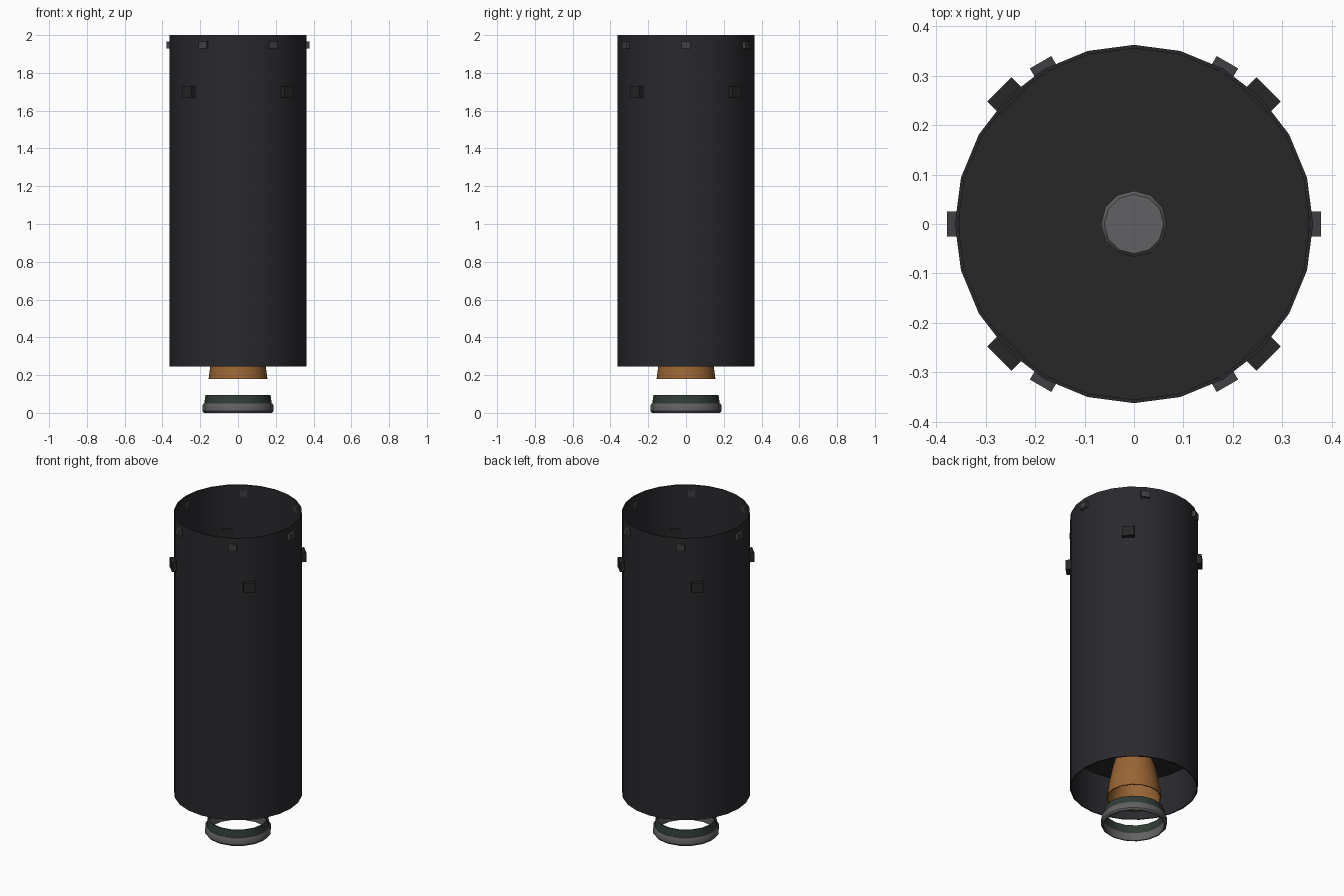
import bpy, bmesh
from math import radians, cos, sin, pi

if "Cube" in bpy.data.objects:
    bpy.data.objects.remove(bpy.data.objects["Cube"])


def material(name, r, g, b):
    m = bpy.data.materials.new(name)
    m.diffuse_color = (r, g, b, 1)
    m.use_nodes = True
    m.node_tree.nodes["Principled BSDF"].inputs["Base Color"].default_value = m.diffuse_color
    return m


DARK = material("dark_composite", 0.022, 0.022, 0.027)
BLACK = material("black", 0.02, 0.02, 0.021)
CLAMP = material("clamp_grey", 0.05, 0.05, 0.055)
STEEL = material("steel", 0.12, 0.12, 0.125)
GREEN = material("dark_green", 0.03, 0.045, 0.035)
COPPER = material("copper", 0.32, 0.13, 0.035)


def finish(name, bm, mat, smooth=True):
    bmesh.ops.recalc_face_normals(bm, faces=bm.faces)
    me = bpy.data.meshes.new(name)
    bm.to_mesh(me)
    bm.free()
    me.materials.append(mat)
    ob = bpy.data.objects.new(name, me)
    bpy.context.collection.objects.link(ob)
    if smooth:
        bpy.ops.object.select_all(action='DESELECT')
        ob.select_set(True)
        bpy.context.view_layer.objects.active = ob
        bpy.ops.object.shade_smooth_by_angle(angle=radians(31))
    return ob


def lathe(name, profile, sides, mat, closed=False):
    """Spin (radius, z) points round z; open profiles get end caps."""
    bm = bmesh.new()
    rings = [[bm.verts.new((r * cos(2 * pi * i / sides), r * sin(2 * pi * i / sides), z))
              for i in range(sides)] for r, z in profile]
    pairs = list(zip(rings, rings[1:]))
    if closed:
        pairs.append((rings[-1], rings[0]))
    else:
        bm.faces.new(rings[0])
        bm.faces.new(rings[-1])
    for a, b in pairs:
        for i in range(sides):
            j = (i + 1) % sides
            bm.faces.new((a[i], a[j], b[j], b[i]))
    return finish(name, bm, mat)


def radial_box(name, angle, radius, z, size, mat):
    bm = bmesh.new()
    bmesh.ops.create_cube(bm, size=1)
    bmesh.ops.scale(bm, vec=size, verts=bm.verts)
    ob = finish(name, bm, mat, False)
    ob.location = (radius * cos(angle), radius * sin(angle), z)
    ob.rotation_euler.z = angle
    return ob


# Open cylindrical body with a thin wall
lathe("body_shell", [(0.362, 0.245), (0.362, 2.0), (0.355, 2.0), (0.355, 0.245)],
      24, DARK, closed=True)

# Internal bulkhead carrying the engine
lathe("bulkhead", [(0.357, 0.50), (0.357, 0.53)], 24, BLACK)

# Engine chamber through the bulkhead
lathe("engine_chamber", [(0.067, 0.46), (0.067, 0.59), (0.06, 0.60)], 12, STEEL)

# Hollow bell nozzle
lathe("engine_nozzle",
      [(0.065, 0.50), (0.10, 0.45), (0.125, 0.36), (0.145, 0.26), (0.156, 0.18),
       (0.149, 0.18), (0.138, 0.26), (0.118, 0.36), (0.093, 0.45), (0.058, 0.50)],
      16, COPPER, closed=True)

# Open ring below the nozzle
lathe("lower_ring",
      [(0.18, 0.0), (0.188, 0.01), (0.188, 0.04), (0.182, 0.05), (0.172, 0.05), (0.172, 0.0)],
      16, STEEL, closed=True)
lathe("upper_ring_band", [(0.179, 0.048), (0.172, 0.095), (0.165, 0.095), (0.172, 0.048)],
      16, GREEN, closed=True)

# Six clamps round the top rim
for i in range(6):
    radial_box(f"rim_clamp_{i + 1}", i * pi / 3, 0.365, 1.947, (0.025, 0.05, 0.038), CLAMP)

# Four thruster blocks on the diagonals
for i in range(4):
    radial_box(f"thruster_block_{i + 1}", pi / 4 + i * pi / 2, 0.366, 1.70,
               (0.038, 0.07, 0.06), BLACK)
